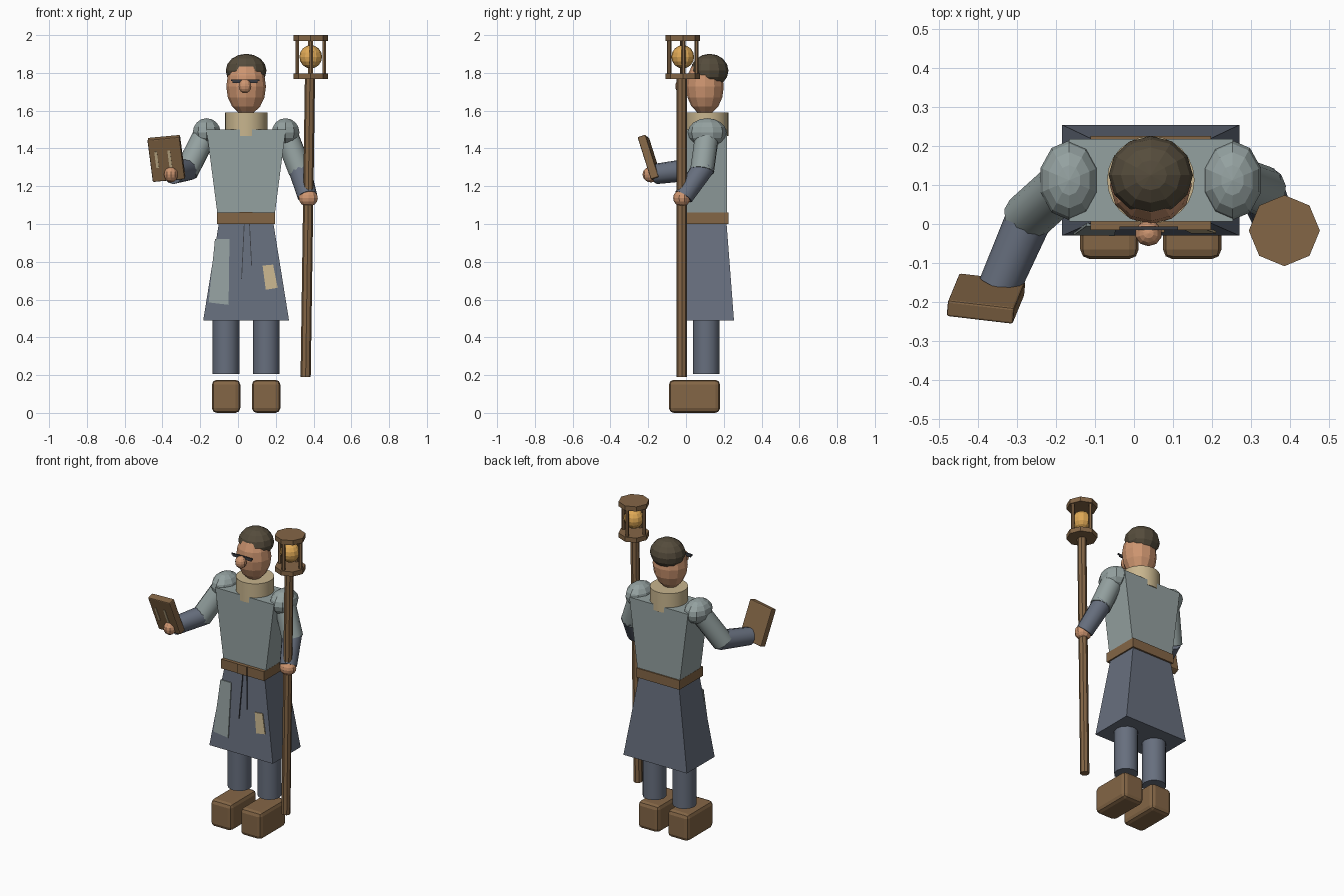
import bpy, math
from mathutils import Vector, Matrix

if "Cube" in bpy.data.objects:
    bpy.data.objects.remove(bpy.data.objects["Cube"])

CX, CY = 0.043, 0.112  # body axis


def material(name, rgb):
    m = bpy.data.materials.new(name)
    lin = [((c / 255 + 0.055) / 1.055) ** 2.4 for c in rgb]
    m.diffuse_color = (*lin, 1)
    m.use_nodes = True
    m.node_tree.nodes["Principled BSDF"].inputs["Base Color"].default_value = m.diffuse_color
    return m


CLOTH = material("grey green cloth", (148, 161, 160))
BLUE = material("slate blue cloth", (103, 111, 126))
BROWN = material("brown leather", (132, 102, 70))
TAN = material("tan linen", (200, 181, 142))
SKIN = material("skin", (205, 149, 112))
HAIR = material("dark brown hair", (85, 76, 60))
GOLD = material("golden glow", (222, 168, 85))
DARK = material("dark grey", (58, 60, 66))


def mesh(name, verts, faces, mat):
    me = bpy.data.meshes.new(name)
    me.from_pydata([tuple(v) for v in verts], [], faces)
    ob = bpy.data.objects.new(name, me)
    bpy.context.collection.objects.link(ob)
    me.materials.append(mat)
    return ob


QUADS = [(3, 2, 1, 0), (4, 5, 6, 7), (0, 1, 5, 4), (1, 2, 6, 5), (2, 3, 7, 6), (3, 0, 4, 7)]


def frustum(name, lo, hi, mat):
    """Each end is (x0, x1, y0, y1, z)."""
    v = []
    for x0, x1, y0, y1, z in (lo, hi):
        v += [(x0, y0, z), (x1, y0, z), (x1, y1, z), (x0, y1, z)]
    return mesh(name, v, QUADS, mat)


def box(name, x0, x1, y0, y1, z0, z1, mat, bevel=0):
    ob = frustum(name, (x0, x1, y0, y1, z0), (x0, x1, y0, y1, z1), mat)
    if bevel:
        b = ob.modifiers.new("bevel", 'BEVEL')
        b.width, b.segments = bevel, 2
    return ob


def rod(name, a, b, r, mat, sides=12, smooth=True, r2=None):
    a, b = Vector(a), Vector(b)
    d = b - a
    bpy.ops.mesh.primitive_cone_add(vertices=sides, radius1=r, radius2=r if r2 is None else r2,
                                    depth=d.length, location=(a + b) / 2)
    ob = bpy.context.object
    ob.name = name
    ob.rotation_euler = d.to_track_quat('Z', 'Y').to_euler()
    ob.data.materials.append(mat)
    if smooth:
        bpy.ops.object.shade_smooth_by_angle(angle=math.radians(35))
    return ob


def ball(name, loc, radii, mat, seg=12, rings=8):
    bpy.ops.mesh.primitive_uv_sphere_add(segments=seg, ring_count=rings, radius=1, location=loc)
    ob = bpy.context.object
    ob.name = name
    ob.scale = radii
    ob.data.materials.append(mat)
    return ob


# Tunic, skirt and belt
frustum("torso", (CX - .145, CX + .145, .006, .218, 1.0), (CX - .21, CX + .21, .006, .218, 1.5), CLOTH)
frustum("skirt", (CX - .227, CX + .227, -.03, .254, .49), (CX - .145, CX + .145, .006, .215, 1.0), BLUE)
box("belt", CX - .154, CX + .154, -.015, .226, 1.0, 1.06, BROWN)
box("buckle", CX - .035, CX + .035, -.022, -.014, 1.003, 1.063, BROWN)


# Thin pieces lying on the sloping skirt front
def skirt_plate(name, pts, mat):
    front = [(x, .006 - .036 * (1 - z) / .51 - .006, z) for x, z in pts]
    back = [(x, y + .008, z) for x, y, z in front]
    return mesh(name, back + front, QUADS, mat)


skirt_plate("large_patch", [(-.155, .585), (-.05, .572), (-.045, .92), (-.122, .92)], CLOTH)
skirt_plate("small_patch", [(.147, .652), (.21, .662), (.186, .785), (.13, .78)], TAN)
skirt_plate("left_fold", [(.017, .71), (.021, .71), (.035, 1.0), (.031, 1.0)], DARK)
skirt_plate("right_fold", [(.07, .78), (.074, .78), (.063, 1.0), (.059, 1.0)], DARK)

# Legs and shoes
for side, s in (("left", -1), ("right", 1)):
    x = CX + s * .107
    rod(side + "_leg", (x, .107, .205), (x, .107, .55), .071, BLUE)
    fx = CX + s * .106
    box(side + "_shoe", fx - .075, fx + .075, -.09, .18, 0, .175, BROWN, .025)

# Collar and head
rod("collar", (CX, .113, 1.465), (CX, .113, 1.59), .112, TAN, 24)
ball("head", (CX, .10, 1.728), (.105, .1, .15), SKIN)
ball("hair", (CX, .125, 1.812), (.108, .1, .089), HAIR)
ball("nose", (.037, -.024, 1.73), (.035, .033, .038), SKIN, 10, 8)

# Spectacles
box("spectacle_bar", -.037, .113, -.015, -.007, 1.757, 1.766, DARK)
for side, x in (("left", -.002), ("right", .076)):
    box(side + "_lens", x - .027, x + .027, -.013, -.007, 1.746, 1.758, DARK)

# Shoulders and arms
for side, s in (("left", -1), ("right", 1)):
    ball(side + "_shoulder", (CX + s * .209, .112, 1.485), (.077, .102, .075), CLOTH, 10, 8)
rod("left_upper_arm", (-.175, .105, 1.47), (-.275, .015, 1.275), .064, CLOTH)
rod("left_forearm", (-.26, .035, 1.29), (-.345, -.16, 1.265), .06, BLUE, r2=.054)
ball("left_hand", (-.355, -.185, 1.262), (.038, .045, .042), SKIN, 10, 8)
rod("right_upper_arm", (.26, .11, 1.46), (.33, .085, 1.28), .064, CLOTH)
rod("right_forearm", (.32, .10, 1.31), (.368, -.012, 1.145), .06, BLUE, r2=.052)
ball("right_hand", (.372, -.022, 1.137), (.053, .046, .045), SKIN, 10, 8)

# Book held in the left hand, with pale marks on the cover
up = Vector((-.03, -.073, .23)).normalized()
wide = Vector((.17, -.02, .016))
wide = (wide - up * wide.dot(up)).normalized()
out = up.cross(wide)  # thickness axis
book_frame = Matrix((wide, out, up)).transposed().to_4x4()
book_frame.translation = (-.379, -.191, 1.347)
book = box("book", -.086, .086, -.022, .022, -.118, .118, BROWN, .006)
book.matrix_world = book_frame
for i, (x, z, h) in enumerate(((-.05, .005, .045), (.02, -.005, .055))):
    for face, y in (("front", -.0245),):
        mark = box(f"book_mark_{i + 1}", x - .007, x + .007, y, y + .006, z - h, z + h, TAN)
        mark.matrix_world = book_frame

# Staff topped with a lantern
rod("staff", (.358, -.022, .19), (.381, -.022, 1.78), .027, BROWN, 8, False)
LX, LY = .385, -.017
for name, z in (("lantern_base", 1.768), ("lantern_cap", 1.97)):
    rod(name, (LX, LY, z), (LX, LY, z + .03), .091, BROWN, 8, False)
for i in range(4):
    a = i * math.pi / 2 + .05
    x, y = LX + .072 * math.cos(a), LY + .072 * math.sin(a)
    rod(f"lantern_bar_{i + 1}", (x, y, 1.785), (x, y, 1.985), .011, BROWN, 6, False)
ball("lantern_glow", (LX, LY, 1.885), (.06, .06, .062), GOLD)
